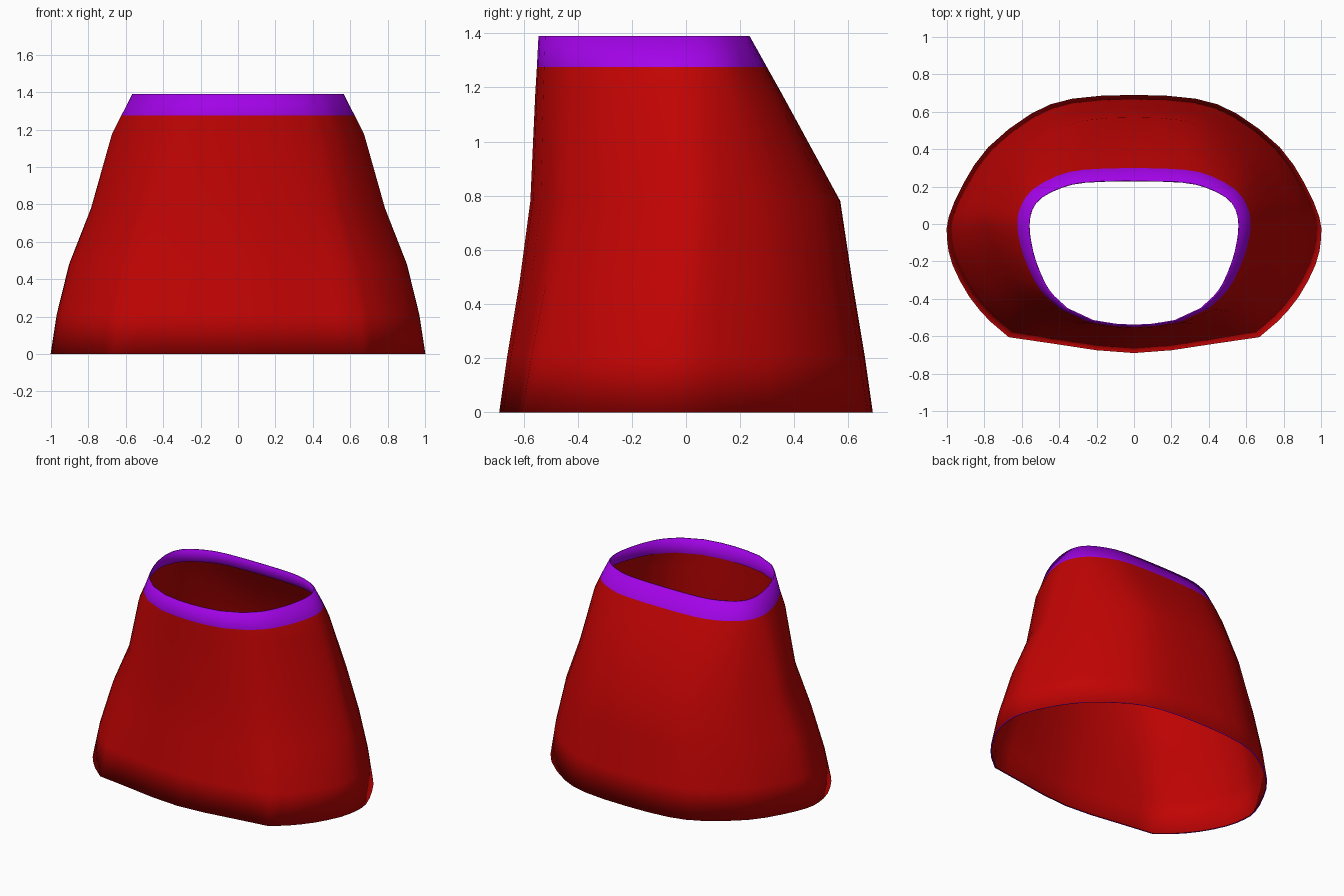
import bpy

if "Cube" in bpy.data.objects:
    bpy.data.objects.remove(bpy.data.objects["Cube"])

# Half outlines from front centre round the right side to back centre
BOTTOM = [(0, -.69), (.2, -.675), (.43, -.64), (.67, -.605), (.77, -.52), (.88, -.39),
          (.97, -.22), (1, -.08), (.99, .04), (.91, .22), (.78, .41), (.55, .59),
          (.33, .67), (0, .69)]
TOP = [(0, -.545), (.1, -.54), (.22, -.52), (.36, -.455), (.43, -.39), (.48, -.32),
       (.53, -.2), (.557, -.09), (.565, 0), (.55, .08), (.5, .145), (.39, .2),
       (.26, .228), (0, .235)]
CORNER = 3  # front corner stays crisp

# Height, half width, front y, back y, front blend, back blend (bottom to top outline)
LEVELS = [(0, 1.0, -.69, .69, 0, 0), (.21, .968, -.66, .66, .12, 0),
          (.48, .902, -.615, .615, .35, 0), (.78, .785, -.575, .57, .6, .05),
          (1.175, .675, -.557, .355, .88, .6), (1.275, .625, -.551, .299, 1, .8),
          (1.39, .565, -.545, .235, 1, 1)]


def material(name, color):
    m = bpy.data.materials.new(name)
    m.diffuse_color = (*color, 1)
    m.use_nodes = True
    m.node_tree.nodes["Principled BSDF"].inputs["Base Color"].default_value = m.diffuse_color
    return m


def unit(outline):
    """Scale an outline so it fills -1..1 both ways."""
    w = max(p[0] for p in outline)
    mid = (outline[0][1] + outline[-1][1]) / 2
    half = (outline[-1][1] - outline[0][1]) / 2
    return [(x / w, (y - mid) / half) for x, y in outline]


def refine(pts):
    """Add a curved midpoint to every span behind the front corner."""
    ext = pts + [(-pts[-2][0], pts[-2][1])]
    out = []
    for i in range(len(pts) - 1):
        out.append(pts[i])
        a, b, c, d = ext[max(i - 1, 0)], ext[i], ext[i + 1], ext[i + 2]
        if i > CORNER:
            out.append(tuple((9 * (b[k] + c[k]) - a[k] - d[k]) / 16 for k in (0, 1)))
        else:
            out.append(tuple((b[k] + c[k]) / 2 for k in (0, 1)))
    return out + [pts[-1]]


def ring(z, width, front, back, t_front, t_back, inset=0):
    mid, half = (front + back) / 2, (back - front) / 2
    pts = []
    for i, ((bx, by), (tx, ty)) in enumerate(zip(unit(BOTTOM), unit(TOP))):
        s = min(max((i - 5) / 4, 0), 1)
        t = t_front + (t_back - t_front) * s
        pts.append((bx + (tx - bx) * t, by + (ty - by) * t))
    right = [(u * (width - inset), mid + v * (half - inset), z) for u, v in refine(pts)]
    return right + [(-x, y, z) for x, y, z in reversed(right[1:-1])]


def loft(name, rings, mats, rule=None):
    n = len(rings[0])
    verts = [v for r in rings for v in r]
    faces = [(k * n + i, k * n + (i + 1) % n, (k + 1) * n + (i + 1) % n, (k + 1) * n + i)
             for k in range(len(rings) - 1) for i in range(n)]
    mesh = bpy.data.meshes.new(name)
    mesh.from_pydata(verts, [], faces)
    for m in mats:
        mesh.materials.append(m)
    for p in mesh.polygons:
        p.use_smooth = True
        if rule:
            p.material_index = rule(p)
    ob = bpy.data.objects.new(name, mesh)
    bpy.context.collection.objects.link(ob)
    return ob


red = material("red cloth", (.53, .001, .001))
purple = material("purple trim", (.36, .001, .8))

# Skirt body with a narrow turned-in hem
hem = ring(*LEVELS[0], inset=.009)
loft("skirt", [hem] + [ring(*l) for l in LEVELS[:6]], [red, purple],
     lambda p: 1 if p.center.z < .001 else 0)

# Waistband, folded over at the top and lined inside
loft("waistband", [ring(*l) for l in LEVELS[5:]]
     + [ring(*l, inset=.007) for l in reversed(LEVELS[5:])], [purple])
